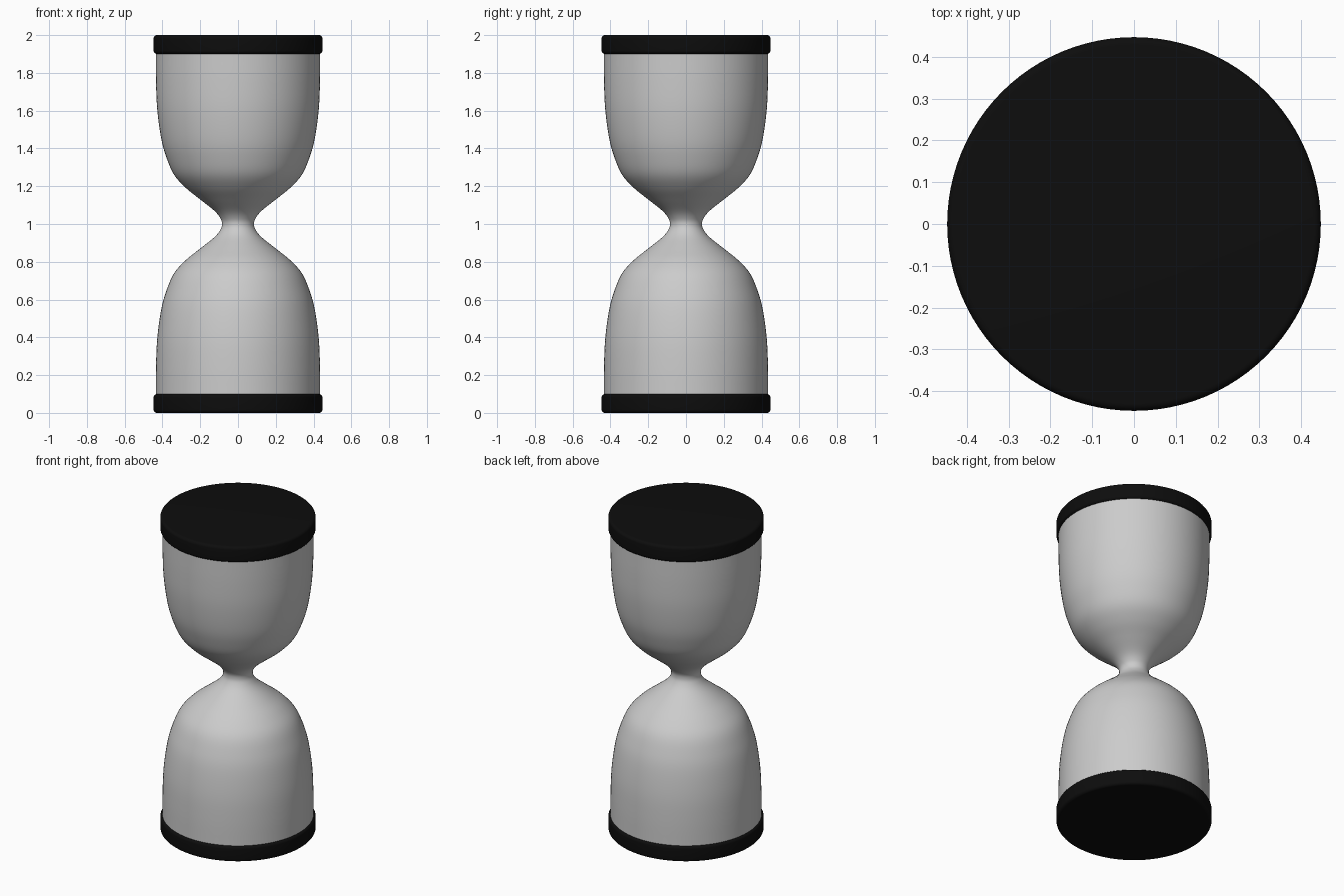
import bpy, bmesh, math
from mathutils import Vector

if "Cube" in bpy.data.objects:
    bpy.data.objects.remove(bpy.data.objects["Cube"])

def material(name, rgb):
    m = bpy.data.materials.new(name)
    m.diffuse_color = (*rgb, 1)
    m.use_nodes = True
    m.node_tree.nodes["Principled BSDF"].inputs["Base Color"].default_value = m.diffuse_color
    return m

BLACK = material("black", (0.004, 0.004, 0.004))
GREY = material("light grey", (0.60, 0.60, 0.60))

def smooth_path(pts, steps=5):
    """Catmull-Rom curve through the points."""
    p = [Vector(q) for q in pts]
    p = [2 * p[0] - p[1]] + p + [2 * p[-1] - p[-2]]
    out = []
    for a, b, c, d in zip(p, p[1:], p[2:], p[3:]):
        for i in range(steps):
            t = i / steps
            out.append(0.5 * (2 * b + (c - a) * t + (2 * a - 5 * b + 4 * c - d) * t**2
                              + (3 * b - a - 3 * c + d) * t**3))
    return out + [p[-2]]

def lathe(name, profile, mat, segments=96):
    """Revolve (radius, z) points around the z axis."""
    bm = bmesh.new()
    verts = [bm.verts.new((r, 0, z)) for r, z in profile]
    edges = [bm.edges.new(e) for e in zip(verts, verts[1:])]
    bmesh.ops.spin(bm, geom=verts + edges, axis=(0, 0, 1), cent=(0, 0, 0),
                   angle=math.tau, steps=segments)
    bmesh.ops.remove_doubles(bm, verts=bm.verts, dist=1e-5)
    bmesh.ops.recalc_face_normals(bm, faces=bm.faces)
    mesh = bpy.data.meshes.new(name)
    bm.to_mesh(mesh)
    bm.free()
    mesh.materials.append(mat)
    obj = bpy.data.objects.new(name, mesh)
    bpy.context.collection.objects.link(obj)
    bpy.ops.object.select_all(action='DESELECT')
    obj.select_set(True)
    bpy.context.view_layer.objects.active = obj
    bpy.ops.object.shade_smooth_by_angle(angle=math.radians(40))
    return obj

# Glass body: (radius, distance from the neck), mirrored about z = 1
half = [(0.435, 0.91), (0.434, 0.75), (0.427, 0.6), (0.406, 0.45), (0.378, 0.35),
        (0.338, 0.26), (0.275, 0.19), (0.2, 0.13), (0.125, 0.07), (0.093, 0.03)]
body = [(r, 1 - d) for r, d in half] + [(0.085, 1)] + [(r, 1 + d) for r, d in reversed(half)]
curve = [tuple(v) for v in smooth_path(body)]
lathe("glass_body", [(0, 0.09)] + curve + [(0, 1.91)], GREY)

# End caps: discs with rounded rims
R, H, B = 0.447, 0.1, 0.018
rim = [(R - B + B * math.cos(a), c + B * math.sin(a))
       for c, start in ((B, -90), (H - B, 0))
       for a in (math.radians(start + 15 * i) for i in range(7))]
for name, z0 in (("bottom_cap", 0), ("top_cap", 2 - H)):
    lathe(name, [(0, z0)] + [(r, z0 + z) for r, z in rim] + [(0, z0 + H)], BLACK)
